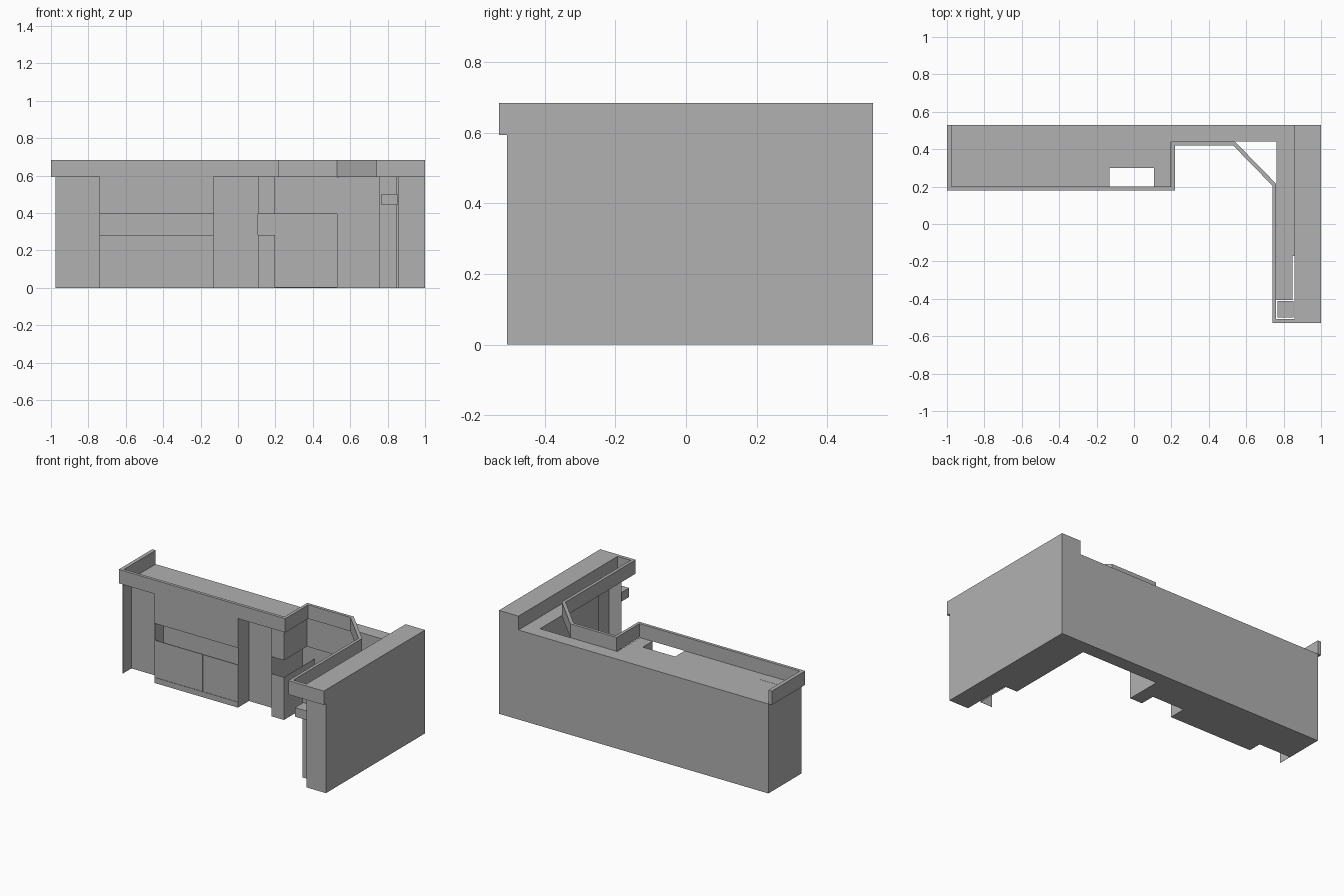
import bpy, bmesh

if "Cube" in bpy.data.objects:
    bpy.data.objects.remove(bpy.data.objects["Cube"])

DECK = 0.593   # underside of the raised band / top of the cabinets
TOP = 0.685
T = 0.001      # thin sheet thickness

grey = bpy.data.materials.new("mid_grey")
grey.diffuse_color = (0.44, 0.44, 0.44, 1)
grey.use_nodes = True
grey.node_tree.nodes["Principled BSDF"].inputs["Base Color"].default_value = grey.diffuse_color


def box(name, x0, x1, y0, y1, z0=0.0, z1=DECK):
    bm = bmesh.new()
    bmesh.ops.create_cube(bm, size=1)
    for v in bm.verts:
        v.co = ((x0 + x1) / 2 + v.co.x * (x1 - x0),
                (y0 + y1) / 2 + v.co.y * (y1 - y0),
                (z0 + z1) / 2 + v.co.z * (z1 - z0))
    return finish(name, bm)


def prism(name, pts, z0, z1):
    bm = bmesh.new()
    face = bm.faces.new([bm.verts.new((x, y, z0)) for x, y in pts])
    ext = bmesh.ops.extrude_face_region(bm, geom=[face])
    for g in ext["geom"]:
        if isinstance(g, bmesh.types.BMVert):
            g.co.z = z1
    bmesh.ops.recalc_face_normals(bm, faces=bm.faces)
    return finish(name, bm)


def finish(name, bm):
    me = bpy.data.meshes.new(name)
    bm.to_mesh(me)
    bm.free()
    me.materials.append(grey)
    ob = bpy.data.objects.new(name, me)
    bpy.context.collection.objects.link(ob)
    return ob


# Raised band running round the top edge, with the diagonal corner
outer = [(-1, .53), (-1, .18), (.22, .18), (.22, .42), (.53, .42), (.74, .205),
         (.74, -.53), (1, -.53)]
inner = [(1, -.507), (.76, -.507), (.76, .215), (.54, .44), (.2, .44), (.2, .2),
         (-.975, .2), (-.975, .53)]
prism("top_band", outer + inner, DECK, TOP)

# Full-height side wall on the right
box("side_wall", .857, 1, -.507, .53, 0, TOP)

# Left bay: thin end panel, set-back face and deck over it
box("end_panel", -.975, -.975 + T, .185, .3)
box("left_bay", -.975, -.74, .275, .53)
box("left_deck", -.975, -.74, .185, .275, DECK, DECK + T)

# Counter unit: back, upper cupboard, open niche, hollow base cabinet
box("counter_back", -.74, -.13, .275, .53)
box("counter_side", -.74, -.74 + T, .185, .275)
box("upper_cupboard", -.739, -.13, .185, .275, .395, DECK)
box("base_floor", -.739, -.13, .185, .275, 0, .004)
box("base_front", -.739, -.13, .188, .191, 0, .283)
box("toe_kick", -.739, -.13, .185, .188, 0, .036)
seams = [-.738, -.58, -.387, -.298, -.2, -.13]
for i, (a, b) in enumerate(zip(seams, seams[1:])):
    box(f"base_door_{i + 1}", a + .001, b - .001, .185, .188, .041, .283)
box("counter_right_side", -.13 - T, -.13, .185, .3, 0, DECK)

# Doorway bay, open to the top in front
box("door_bay", -.13, .106, .3, .53)

# Pillar: hollow below the notch, solid above it
box("pillar_left_side", .106, .106 + T, .2, .53)
box("pillar_front", .107, .197, .2, .2 + T, 0, .283)
box("pillar_right_side", .197 - T, .197, .2, .522, 0, .283)
box("pillar_floor", .107, .197, .2, .522, 0, .004)
box("pillar_upper", .107, .197, .2, .53, .395, DECK)

# Recessed opening in the back wall
box("recess_back", .107, .53, .522, .53)
box("recess_floor", .197, .53, .44, .522, 0, .004)
box("recess_lintel", .197, .53, .44, .53, .395, DECK)

# Plain back wall of the corner
box("corner_wall", .53, .857, .44, .53)

# Right wing: solid cupboard, open bay with side, end panel and deck, shelf box
box("wing_cupboard", .762, .857, -.17, .44)
box("wing_bay_side", .846, .847, -.405, -.17)
box("wing_end_panel", .757, .847, -.405, -.405 + T)
box("wing_bay_deck", .757, .847, -.405, -.17, DECK, DECK + T)
box("wing_shelf_box", .768, .854, -.5, -.412, .442, .502)
